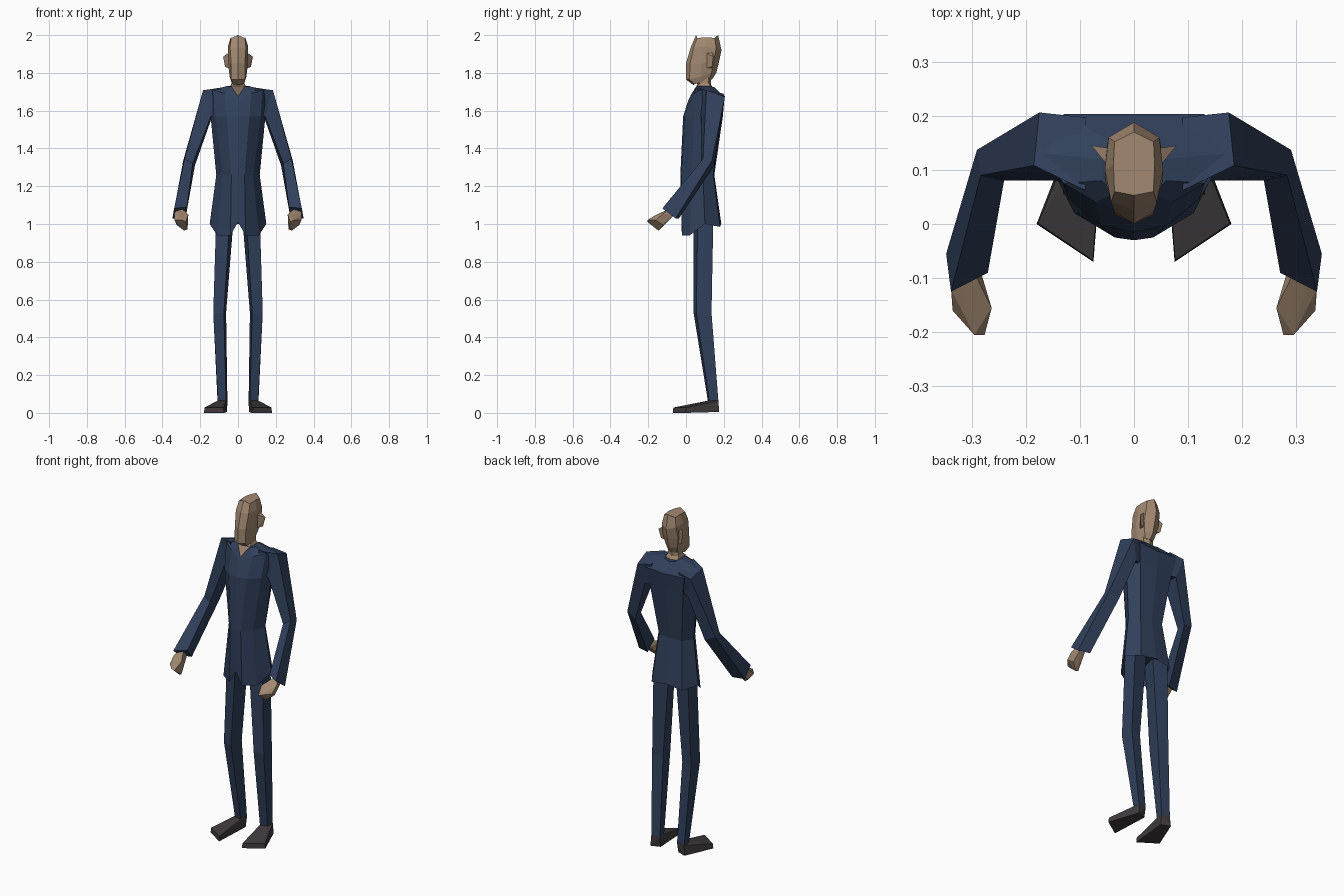
import bpy, bmesh


def material(name, rgb):
    m = bpy.data.materials.new(name)
    m.diffuse_color = (*rgb, 1)
    return m


SUIT = material("navy_suit", (0.030, 0.051, 0.105))
SKIN = material("skin", (0.36, 0.25, 0.165))
SHOE = material("dark_shoe", (0.050, 0.043, 0.047))


def finish(bm, name, mat):
    bmesh.ops.recalc_face_normals(bm, faces=bm.faces[:])
    me = bpy.data.meshes.new(name)
    bm.to_mesh(me)
    bm.free()
    me.materials.append(mat)
    ob = bpy.data.objects.new(name, me)
    bpy.context.collection.objects.link(ob)
    return ob


def loft(name, rings, mat, sx=1):
    """Skin a stack of equal closed rings and cap both ends."""
    bm = bmesh.new()
    loops = [[bm.verts.new((sx * x, y, z)) for x, y, z in r] for r in rings]
    n = len(loops[0])
    for a, b in zip(loops, loops[1:]):
        for i in range(n):
            j = (i + 1) % n
            bm.faces.new((a[i], a[j], b[j], b[i]))
    bm.faces.new(loops[0])
    bm.faces.new(loops[-1])
    return finish(bm, name, mat)


def hull(name, points, mat, sx=1):
    """Faceted convex solid around a few points."""
    bm = bmesh.new()
    for x, y, z in points:
        bm.verts.new((sx * x, y, z))
    bmesh.ops.convex_hull(bm, input=bm.verts[:])
    loose = [v for v in bm.verts if not v.link_faces]
    bmesh.ops.delete(bm, geom=loose, context='VERTS')
    return finish(bm, name, mat)


def full(half):
    """Half ring (front centre to back centre) mirrored to a whole ring."""
    return half + [(-x, y, z) for x, y, z in reversed(half[1:-1])]


def level(z, pts):
    return [(x, y, z) for x, y in pts]


# Jacket body: hem, waist, chest, shoulder, collar
hem = [(0, -.022, 1.01), (.04, -.022, .94), (.11, .02, .94),
       (.15, .10, 1.0), (.10, .18, .985), (0, .187, 1.0)]
inside = [(x * .9, .08 + (y - .08) * .9, 1.035) for x, y, z in hem]
waist = level(1.26, [(0, -.03), (.035, -.025), (.08, .028),
                     (.115, .09), (.075, .145), (0, .15)])
chest = level(1.57, [(0, -.015), (.06, -.003), (.12, .045),
                     (.145, .11), (.11, .185), (0, .195)])
shoulder = [(0, .012, 1.655), (.07, .04, 1.69), (.13, .075, 1.71),
            (.17, .13, 1.70), (.13, .203, 1.67), (0, .203, 1.66)]
collar = [(0, .025, 1.68), (.035, .058, 1.727), (.06, .08, 1.73),
          (.055, .12, 1.73), (.04, .15, 1.725), (0, .158, 1.715)]
loft("jacket", [full(r) for r in (inside, hem, waist, chest, shoulder, collar)], SUIT)

# Neck with the open V at the front
loft("neck", [full(r) for r in (
    [(0, .02, 1.675), (.037, .055, 1.73), (.042, .13, 1.73), (0, .148, 1.71)],
    [(0, .06, 1.735), (.034, .075, 1.745), (.034, .12, 1.745), (0, .132, 1.74)],
    [(0, .055, 1.78), (.034, .075, 1.79), (.034, .12, 1.79), (0, .135, 1.79)])], SKIN)

# Head from jaw to crown
loft("head", [full(r) for r in (
    [(0, .04, 1.735), (.028, .045, 1.74), (.034, .08, 1.75), (.028, .125, 1.765), (0, .138, 1.765)],
    [(0, .0, 1.765), (.036, .018, 1.765), (.044, .08, 1.78), (.038, .135, 1.80), (0, .16, 1.80)],
    [(0, .0, 1.85), (.036, .022, 1.85), (.053, .08, 1.85), (.05, .145, 1.86), (0, .175, 1.86)],
    [(0, .025, 1.935), (.042, .04, 1.935), (.054, .10, 1.94), (.047, .16, 1.93), (0, .188, 1.92)],
    [(0, .053, 2.0), (.036, .06, 1.985), (.038, .11, 1.988), (.036, .152, 1.985), (0, .17, 2.0)])], SKIN)

for side, s in (("left", 1), ("right", -1)):
    # Ear
    hull(side + "_ear", [(.05, .11, 1.905), (.05, .11, 1.825), (.079, .145, 1.885),
                         (.068, .138, 1.832), (.045, .14, 1.91), (.045, .135, 1.825)], SKIN, s)
    # Sleeve: shoulder root, shoulder tip, elbow, cuff
    loft(side + "_sleeve", [
        [(.09, .062, 1.722), (.09, .197, 1.69), (.09, .17, 1.56), (.09, .06, 1.58)],
        [(.185, .108, 1.708), (.175, .206, 1.675), (.14, .185, 1.56), (.143, .08, 1.57)],
        [(.283, .09, 1.345), (.29, .137, 1.335), (.228, .15, 1.31), (.24, .08, 1.32)],
        [(.338, -.125, 1.083), (.347, -.055, 1.03), (.278, -.037, 1.03), (.27, -.09, 1.09)]], SUIT, s)
    # Closed hand
    hull(side + "_hand", [
        (.325, -.09, 1.075), (.325, -.065, 1.045), (.29, -.065, 1.045), (.295, -.09, 1.08),
        (.338, -.12, 1.055), (.335, -.16, 1.02), (.295, -.205, 1.02), (.276, -.205, 1.012),
        (.263, -.155, 1.05), (.267, -.15, .972), (.285, -.146, .965), (.325, -.12, .995)], SKIN, s)
    # Trouser leg: hip, knee, ankle
    ankle = [(.063, .117), (.106, .125), (.108, .172), (.056, .165)]
    loft(side + "_trouser_leg", [
        level(1.045, [(.043, .04), (.115, .062), (.112, .145), (.022, .13)]),
        level(.53, [(.075, .04), (.131, .055), (.128, .135), (.063, .125)]),
        level(.055, ankle)], SUIT, s)
    # Shoe, turned outwards
    hull(side + "_shoe", level(.065, ankle) + level(.005, [(.058, .155), (.112, .175)])
         + level(0, [(.075, -.07), (.18, 0)]) + level(.028, [(.076, -.067), (.177, .001)]), SHOE, s)
